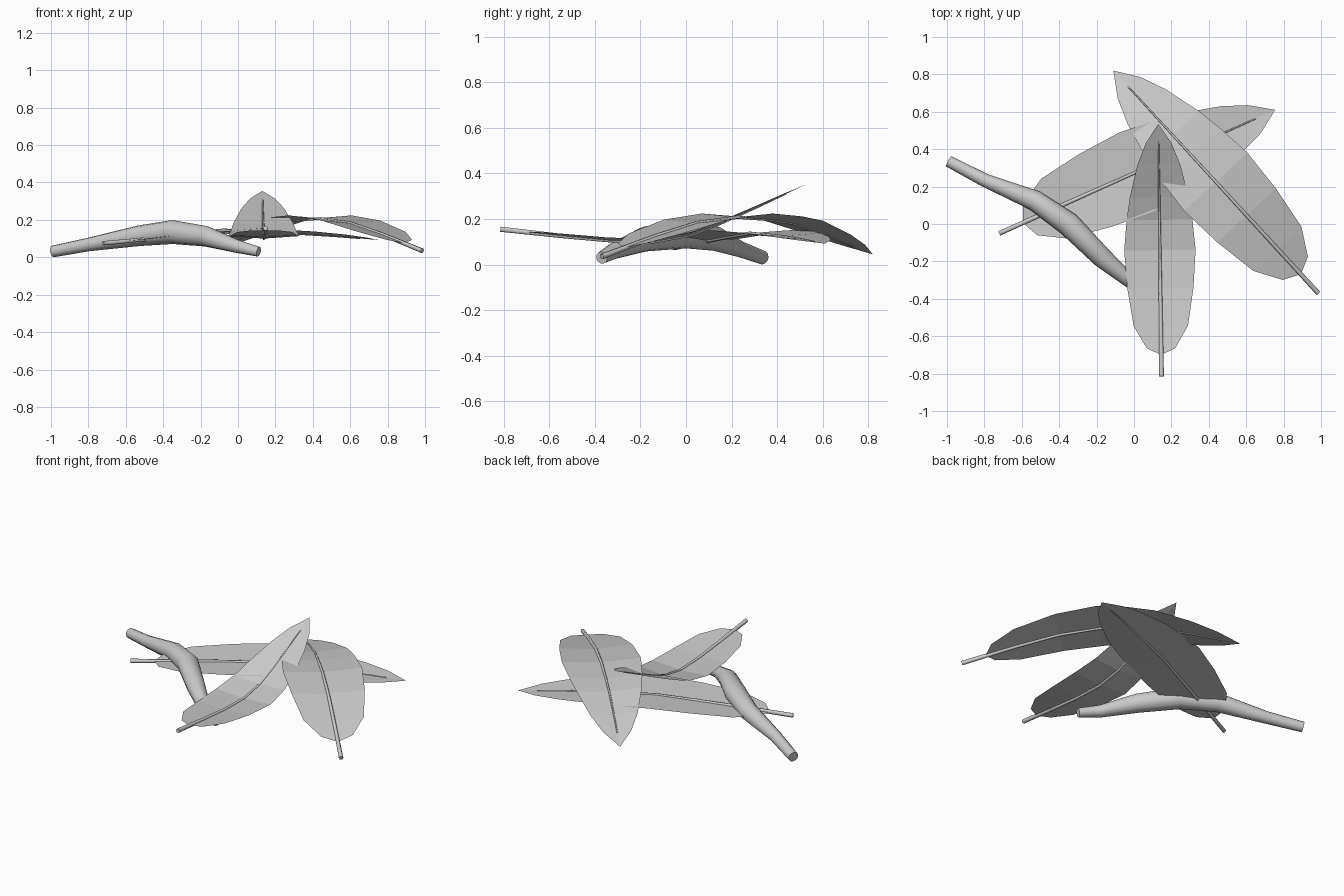
import bpy, bmesh
from mathutils import Vector

if "Cube" in bpy.data.objects:
    bpy.data.objects.remove(bpy.data.objects["Cube"])

# Leaf template shared by all leaves: (fraction along the stem, half width)
OUTLINE = [(0.085, 0.0), (0.112, 0.092), (0.2, 0.175), (0.35, 0.213), (0.5, 0.23),
           (0.62, 0.212), (0.71, 0.19), (0.84, 0.137), (0.925, 0.082), (1.0, 0.0)]


def tube(name, points, resolution):
    """Capped tube through (x, y, z, radius) points."""
    cu = bpy.data.curves.new(name, 'CURVE')
    cu.dimensions = '3D'
    cu.bevel_depth = 1.0
    cu.bevel_resolution = resolution
    cu.use_fill_caps = True
    sp = cu.splines.new('POLY')
    sp.points.add(len(points) - 1)
    for p, (x, y, z, r) in zip(sp.points, points):
        p.co = (x, y, z, 1)
        p.radius = r
    ob = bpy.data.objects.new(name, cu)
    bpy.context.collection.objects.link(ob)
    bpy.ops.object.select_all(action='DESELECT')
    ob.select_set(True)
    bpy.context.view_layer.objects.active = ob
    bpy.ops.object.convert(target='MESH')
    return bpy.context.view_layer.objects.active


def height(profile, s):
    """Linear interpolation in a (fraction, z) profile."""
    for (s0, z0), (s1, z1) in zip(profile, profile[1:]):
        if s <= s1:
            return z0 + (z1 - z0) * (s - s0) / (s1 - s0)
    return profile[-1][1]


def leaf(name, base, tip, profile, width, fold=0.07):
    base, tip = Vector(base), Vector(tip)
    axis = tip - base
    side = Vector((-axis.y, axis.x)).normalized()

    def mid(s):
        p = base + axis * s
        return Vector((p.x, p.y, height(profile, s)))

    # Blade: a strip on each side of the midrib, slightly raised at the edges
    bm = bmesh.new()
    rows = []
    for s, w in OUTLINE:
        w *= width
        centre = bm.verts.new(mid(s))
        if w == 0:
            rows.append((centre, centre, centre))
            continue
        left, right = (bm.verts.new(mid(s) + Vector((side.x * k, side.y * k, w * fold)))
                       for k in (w, -w))
        rows.append((left, centre, right))
    for a, b in zip(rows, rows[1:]):
        for i in (0, 1):
            corners = list(dict.fromkeys((a[i], a[i + 1], b[i + 1], b[i])))
            bm.faces.new(corners)
    bmesh.ops.recalc_face_normals(bm, faces=bm.faces)
    if sum(f.normal.z for f in bm.faces) < 0:
        bmesh.ops.reverse_faces(bm, faces=bm.faces)
    me = bpy.data.meshes.new(name)
    bm.to_mesh(me)
    bm.free()
    bpy.context.collection.objects.link(bpy.data.objects.new(name, me))

    # Midrib and stalk
    stations = [0.0] + [s for s, w in OUTLINE if 0.15 < s < 0.9] + [0.93]
    tube(name + "_midrib", [(*mid(s), 0.013 - 0.01 * s) for s in stations], 1)


# Bent twig, thickest in the middle
twig = tube("twig", [(-0.99, 0.335, 0.031, 0.031), (-0.8, 0.235, 0.068, 0.036),
                     (-0.53, 0.125, 0.115, 0.055), (-0.35, 0.0, 0.135, 0.064),
                     (-0.17, -0.18, 0.112, 0.055), (-0.01, -0.315, 0.06, 0.036),
                     (0.11, -0.37, 0.03, 0.027)], 4)
bpy.ops.object.shade_smooth_by_angle(angle=0.7)

# Three leaves
leaf("front_leaf", (0.147, -0.815), (0.13, 0.535),
     [(0, 0.155), (0.1, 0.14), (0.25, 0.118), (0.4, 0.1), (0.53, 0.1),
      (0.64, 0.135), (0.77, 0.21), (0.92, 0.305), (1, 0.355)], 0.83)
leaf("right_leaf", (0.985, -0.37), (-0.11, 0.82),
     [(0, 0.035), (0.14, 0.1), (0.31, 0.17), (0.4, 0.197), (0.52, 0.21),
      (0.69, 0.187), (0.82, 0.132), (1, 0.045)], 1.0)
leaf("back_leaf", (-0.72, -0.05), (0.755, 0.61),
     [(0, 0.075), (0.22, 0.105), (0.49, 0.138), (0.76, 0.122), (1, 0.092)], 1.0)
